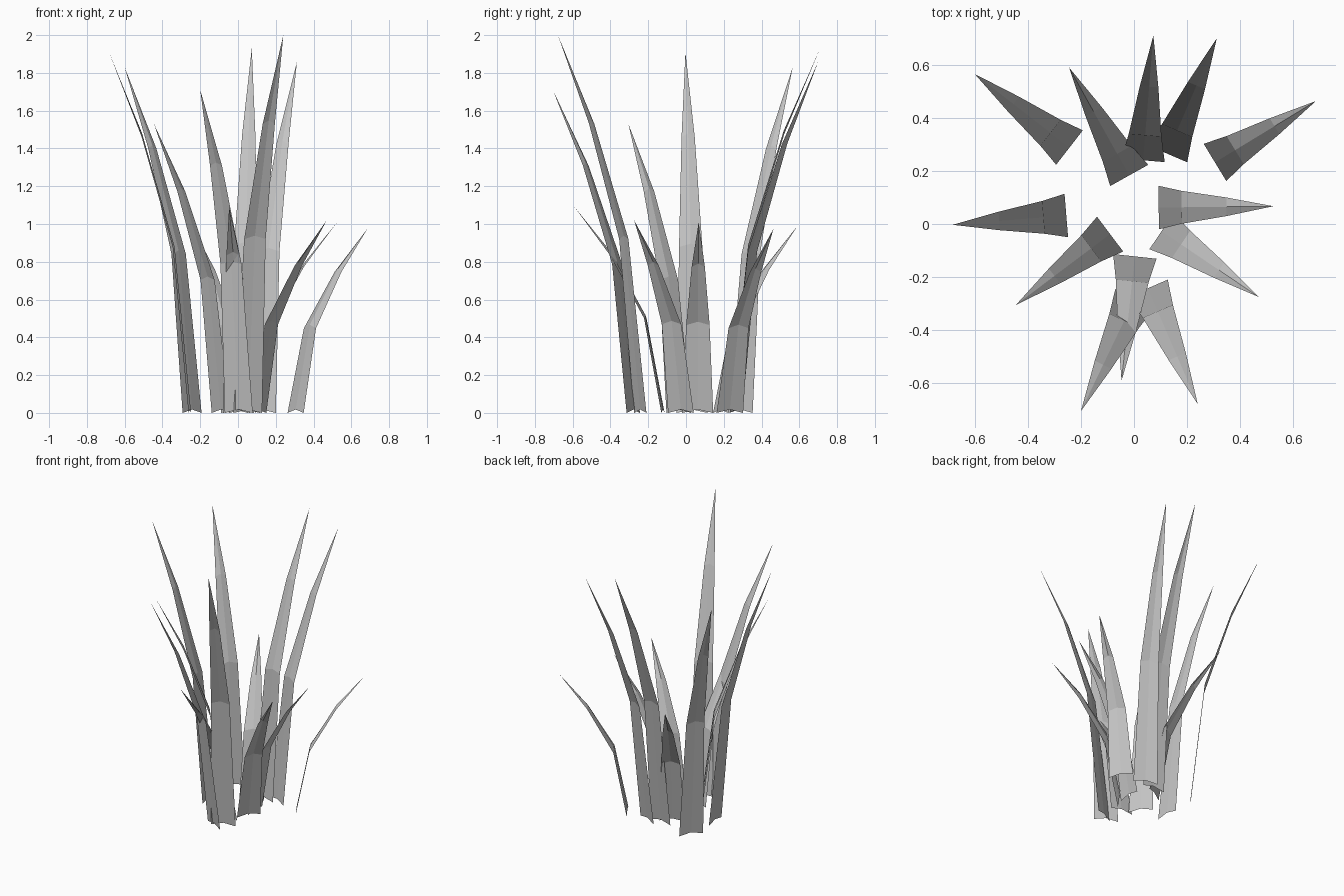
import bpy, bmesh
from mathutils import Vector

if "Cube" in bpy.data.objects:
    bpy.data.objects.remove(bpy.data.objects["Cube"])

# one flat colour for all the grass
mat = bpy.data.materials.new("pale grey")
mat.diffuse_color = (0.55, 0.55, 0.55, 1.0)
mat.use_nodes = True
mat.node_tree.nodes["Principled BSDF"].inputs["Base Color"].default_value = mat.diffuse_color

# profile rings along a blade: (share of lean, share of height, half width)
RINGS = [(0.0, 0.0, 0.082), (0.20, 0.46, 0.062), (0.59, 0.765, 0.035)]
CREASE = 0.018  # the middle rib sits slightly higher than the edges


def grass_blade(index, base, tip, height):
    """Thin, creased blade that leans outward from base to tip."""
    start, end = Vector((*base, 0)), Vector((*tip, 0))
    lean = end - start
    side = Vector((-lean.y, lean.x, 0)).normalized()
    bm = bmesh.new()
    rows = []
    for out, up, half in RINGS:
        centre = start + lean * out + Vector((0, 0, height * up))
        rows.append([bm.verts.new(centre + side * half * s
                                  + Vector((0, 0, CREASE * (1 - abs(s)))))
                     for s in (-1, 0, 1)])
    for low, high in zip(rows, rows[1:]):
        for i in range(2):
            bm.faces.new((low[i], low[i + 1], high[i + 1], high[i]))
    point = bm.verts.new(end + Vector((0, 0, height)))
    for i in range(2):
        bm.faces.new((rows[-1][i], rows[-1][i + 1], point))
    name = f"grass_blade_{index}"
    mesh = bpy.data.meshes.new(name)
    bm.to_mesh(mesh)
    bm.free()
    mesh.materials.append(mat)
    bpy.context.collection.objects.link(bpy.data.objects.new(name, mesh))


# base centre, tip position, height of every blade in the tuft
BLADES = [
    ((-0.243, 0.288), (-0.60, 0.565), 1.83),
    ((-0.018, 0.183), (-0.245, 0.59), 0.99),
    ((0.034, 0.240), (0.073, 0.71), 1.93),
    ((0.125, 0.265), (0.312, 0.70), 1.86),
    ((0.305, 0.232), (0.685, 0.463), 0.975),
    ((0.093, 0.062), (0.525, 0.067), 1.01),
    ((0.104, -0.027), (0.47, -0.275), 1.02),
    ((0.052, -0.242), (0.24, -0.678), 2.0),
    ((0.003, -0.122), (-0.047, -0.59), 1.09),
    ((0.004, -0.279), (-0.20, -0.705), 1.71),
    ((-0.090, -0.038), (-0.445, -0.305), 1.53),
    ((-0.255, 0.032), (-0.683, -0.003), 1.91),
]
for n, (base, tip, height) in enumerate(BLADES, 1):
    grass_blade(n, base, tip, height)
